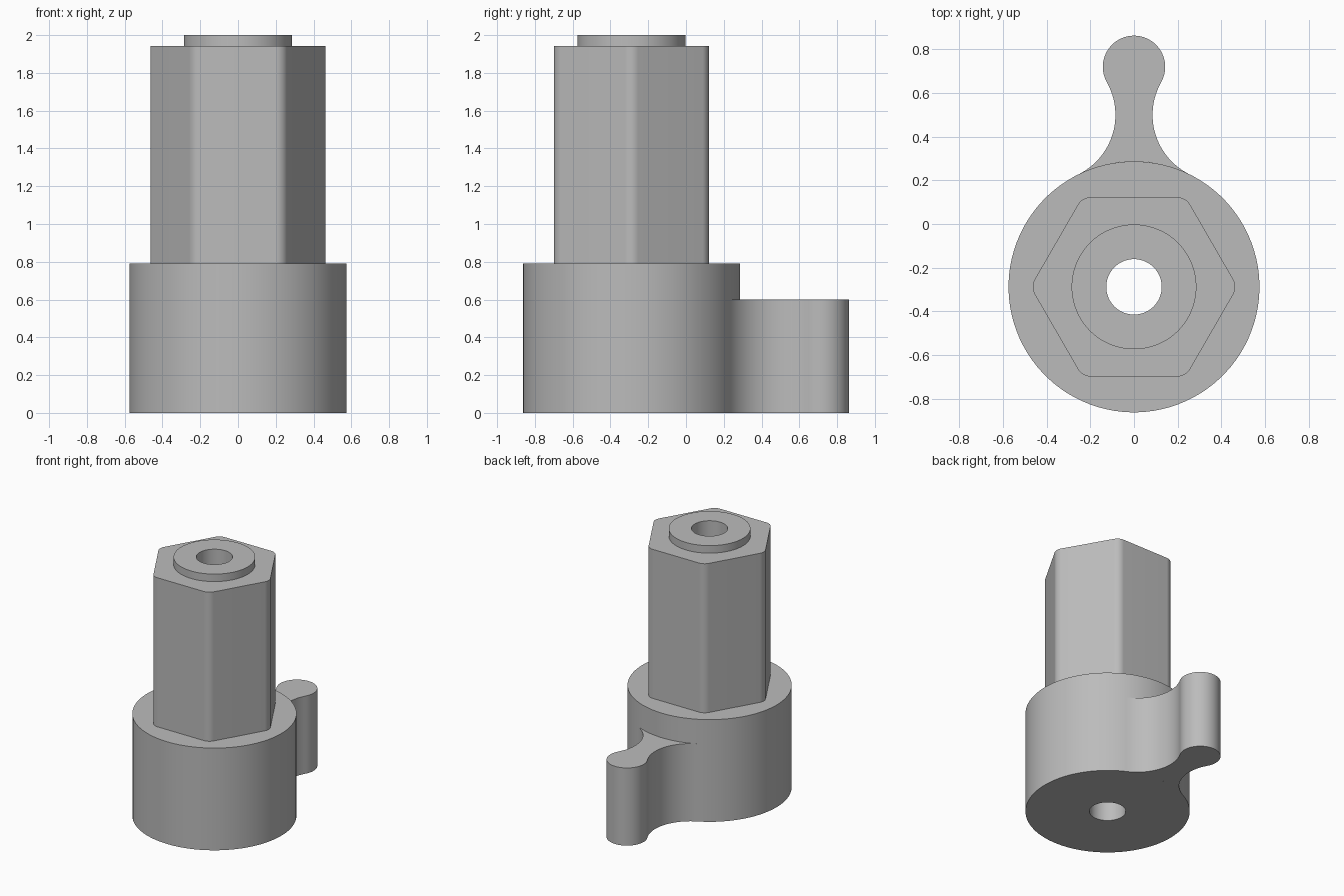
import bpy
import bmesh
from math import pi, cos, sin, atan2, hypot, tau, sqrt

cube = bpy.data.objects.get("Cube")
if cube:
    bpy.data.objects.remove(cube)

AXIS_Y = -0.288      # centre line of the turned body
BASE_R = 0.575
SIDES = 96

grey = bpy.data.materials.new("plain grey")
grey.use_nodes = True
grey.diffuse_color = (0.5, 0.5, 0.5, 1)
grey.node_tree.nodes["Principled BSDF"].inputs["Base Color"].default_value = grey.diffuse_color


def finish(bm, name):
    """Turn a bmesh into a smooth-shaded object with sharp edges kept."""
    bmesh.ops.recalc_face_normals(bm, faces=bm.faces)
    mesh = bpy.data.meshes.new(name)
    bm.to_mesh(mesh)
    bm.free()
    mesh.materials.append(grey)
    obj = bpy.data.objects.new(name, mesh)
    bpy.context.collection.objects.link(obj)
    bpy.ops.object.select_all(action='DESELECT')
    obj.select_set(True)
    bpy.context.view_layer.objects.active = obj
    bpy.ops.object.shade_smooth_by_angle(angle=pi / 6)
    return obj


def arc(cx, cy, r, a0, a1, n):
    """n + 1 points along an arc, both ends included."""
    return [(cx + r * cos(a0 + (a1 - a0) * i / n),
             cy + r * sin(a0 + (a1 - a0) * i / n)) for i in range(n + 1)]


def circle(r):
    start = -pi / 6 + pi / SIDES
    return arc(0, AXIS_Y, r, start, start + tau, SIDES)[:-1]


def rounded_hexagon(half_flat, corner_r):
    pts = []
    reach = (half_flat - corner_r) / cos(pi / 6)
    for k in range(6):
        a = k * pi / 3
        pts += arc(reach * cos(a), AXIS_Y + reach * sin(a), corner_r,
                   a - pi / 6, a + pi / 6, SIDES // 6 - 1)
    return pts


# Body: round base, hexagonal shaft and collar around a through hole
hole, base = circle(0.127), circle(BASE_R)
shaft, collar = rounded_hexagon(0.411, 0.07), circle(0.286)
sections = [(hole, 0), (base, 0), (base, 0.79), (shaft, 0.79),
            (shaft, 1.942), (collar, 1.942), (collar, 2), (hole, 2)]
bm = bmesh.new()
rings = [[bm.verts.new((x, y, z)) for x, y in outline] for outline, z in sections]
for lower, upper in zip(rings, rings[1:] + rings[:1]):
    for i in range(SIDES):
        j = (i + 1) % SIDES
        bm.faces.new((lower[i], lower[j], upper[j], upper[i]))
finish(bm, "hex_shaft_body")

# Lever: round knob joined to the base by two tangent concave arcs
KNOB_Y, KNOB_R, FILLET_R, TOP = 0.72, 0.143, 0.303, 0.6
fx = 0.085 + FILLET_R
fy = AXIS_Y + sqrt((BASE_R + FILLET_R) ** 2 - fx ** 2)
to_base = atan2(AXIS_Y - fy, -fx) + tau      # fillet angle touching the base
to_knob = atan2(KNOB_Y - fy, -fx)            # fillet angle touching the knob
knob_start = to_knob - pi
base_start = to_base - pi
right_half = arc(fx, fy, FILLET_R, to_base, to_knob, 24)
right_half += arc(0, KNOB_Y, KNOB_R, knob_start, pi / 2, 24)[1:]
left_half = [(-x, y) for x, y in reversed(right_half[:-1])]
seat = arc(0, AXIS_Y, BASE_R, pi - base_start, base_start, 16)[1:-1]
outline = right_half + left_half + seat

bm = bmesh.new()
floor = bm.faces.new([bm.verts.new((x, y, 0)) for x, y in outline])
extruded = bmesh.ops.extrude_face_region(bm, geom=[floor], use_keep_orig=True)
top_verts = [v for v in extruded["geom"] if isinstance(v, bmesh.types.BMVert)]
bmesh.ops.translate(bm, verts=top_verts, vec=(0, 0, TOP))
finish(bm, "lever")
